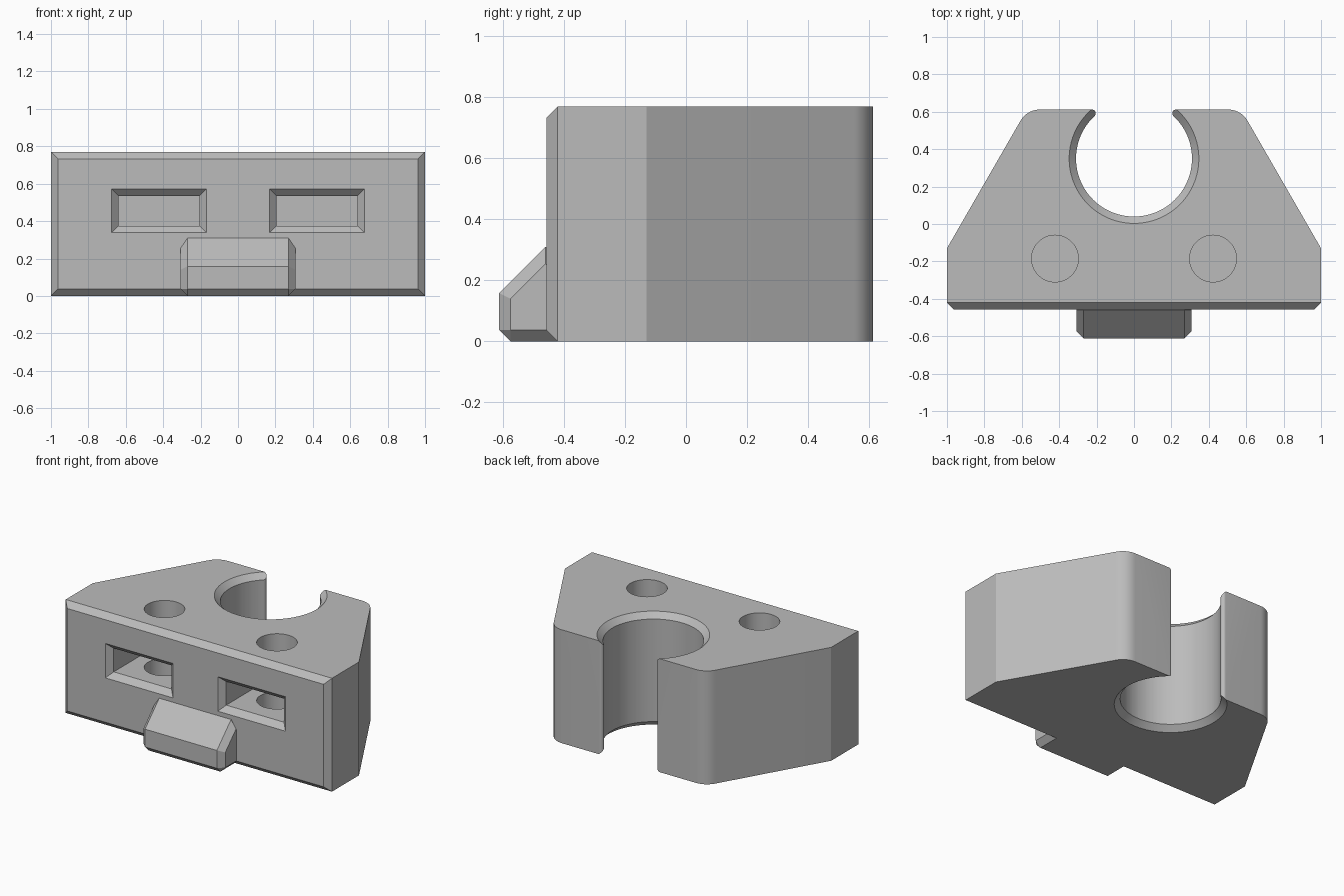
import bpy, bmesh
from math import sin, cos, pi, radians, atan2
from mathutils import Matrix, Vector

if "Cube" in bpy.data.objects:
    bpy.data.objects.remove(bpy.data.objects["Cube"])

HEIGHT = 0.77
CHAMFER = 0.037
BACK = 0.612
BORE_Y, BORE_R = 0.35, 0.31
SLOT_X = 0.4225

grey = bpy.data.materials.new("plain grey")
grey.use_nodes = True
colour = (0.5, 0.5, 0.5, 1)
grey.diffuse_color = colour
grey.node_tree.nodes["Principled BSDF"].inputs["Base Color"].default_value = colour


def finish(name, bm, cutter=False):
    bmesh.ops.recalc_face_normals(bm, faces=bm.faces)
    mesh = bpy.data.meshes.new(name)
    bm.to_mesh(mesh)
    bm.free()
    mesh.materials.append(grey)
    obj = bpy.data.objects.new(name, mesh)
    bpy.context.collection.objects.link(obj)
    obj.hide_render = cutter
    return obj


def arc(cx, cy, r, start, end, steps):
    angles = [start + (end - start) * i / steps for i in range(steps + 1)]
    return [(cx + r * cos(a), cy + r * sin(a)) for a in angles]


def loft(name, rings, cutter=False):
    """Join matching rings of points and cap both ends."""
    bm = bmesh.new()
    loops = [[bm.verts.new(p) for p in ring] for ring in rings]
    for a, b in zip(loops, loops[1:]):
        for i in range(len(a)):
            j = (i + 1) % len(a)
            bm.faces.new((a[i], a[j], b[j], b[i]))
    bm.faces.new(loops[0])
    bm.faces.new(loops[-1])
    return finish(name, bm, cutter)


def cone(name, x, y, z0, z1, r0, r1):
    rings = [[(px, py, z) for px, py in arc(x, y, r, 0, 2 * pi, 72)[:-1]]
             for z, r in ((z0, r0), (z1, r1))]
    return loft(name, rings, True)


def combine(target, tool, operation):
    """Apply a boolean and remove the tool."""
    mod = target.modifiers.new(operation.lower(), "BOOLEAN")
    mod.operation, mod.solver, mod.object = operation, "EXACT", tool
    bpy.context.view_layer.objects.active = target
    bpy.ops.object.modifier_apply(modifier=mod.name)
    bpy.data.objects.remove(tool)


# Body outline: half of it, from the front corner round into the clip bore
tip_r = 0.02
tip_y = BACK - tip_r
tip_x = ((BORE_R + tip_r) ** 2 - (tip_y - BORE_Y) ** 2) ** 0.5
tip_angle = atan2(tip_y - BORE_Y, tip_x)
half = [(1, -0.42), (1, -0.13)]
half += arc(0.503, BACK - 0.12, 0.12, radians(30), pi / 2, 10)
half += arc(tip_x, tip_y, tip_r, pi / 2, pi + tip_angle, 8)
half += arc(0, BORE_Y, BORE_R, tip_angle, -pi / 2, 40)[1:]
outline = half + [(-x, y) for x, y in reversed(half[:-1])]
body = loft("clip_body", [[(x, y, z) for x, y in outline] for z in (0, HEIGHT)])

# Chamfered front face, pushed out from the flat front
bm = bmesh.new()
bm.from_mesh(body.data)
bm.normal_update()
front = min(bm.faces, key=lambda f: f.calc_center_median().y)
grown = bmesh.ops.extrude_discrete_faces(bm, faces=[front])["faces"][0]
for v in grown.verts:
    v.co.y -= CHAMFER
    v.co.x -= CHAMFER if v.co.x > 0 else -CHAMFER
    v.co.z -= CHAMFER if v.co.z > HEIGHT / 2 else -CHAMFER
bmesh.ops.recalc_face_normals(bm, faces=bm.faces)
bm.to_mesh(body.data)
bm.free()

# Front tab: a side profile, narrowed at both ends
outer = [(-0.40, 0.30), (-0.45, 0.30), (-0.46, 0.31), (-0.612, 0.158),
         (-0.612, 0.037), (-0.575, 0), (-0.40, 0)]
inner = [(-0.40, 0.24), (-0.45, 0.24), (-0.46, 0.255), (-0.575, 0.14),
         (-0.575, 0.038), (-0.574, 0.037), (-0.40, 0.037)]
tab = loft("front_tab", [[(x, y, z) for y, z in profile] for x, profile in
                         ((-0.307, inner), (-0.27, outer), (0.27, outer), (0.307, inner))])
combine(body, tab, "UNION")

# Chamfers at both ends of the bore
d = 0.05
for name, edge, out in (("top_chamfer", HEIGHT, 1), ("bottom_chamfer", 0, -1)):
    tool = cone(name, 0, BORE_Y, edge - out * d, edge + out * d,
                BORE_R + CHAMFER - d, BORE_R + CHAMFER + d)
    combine(body, tool, "DIFFERENCE")


# Nut slots with flared mouths, and the screw holes that cross them
def slot_ring(x, y, w, h):
    z = 0.455
    return [(x - w, y, z - h), (x + w, y, z - h), (x + w, y, z + h), (x - w, y, z + h)]


for side in (-1, 1):
    x = side * SLOT_X
    slot = loft("slot_cutter", [slot_ring(x, -0.50, 0.297, 0.16),
                                slot_ring(x, -0.42, 0.217, 0.08),
                                slot_ring(x, 0.03, 0.217, 0.08)], True)
    combine(body, slot, "DIFFERENCE")
    hole = cone("hole_cutter", x, -0.185, 0.12, HEIGHT + 0.1, 0.125, 0.125)
    combine(body, hole, "DIFFERENCE")

# Smooth the curves and keep the edges sharp
bpy.ops.object.select_all(action="DESELECT")
body.select_set(True)
bpy.context.view_layer.objects.active = body
bpy.ops.object.shade_smooth_by_angle(angle=radians(25))
